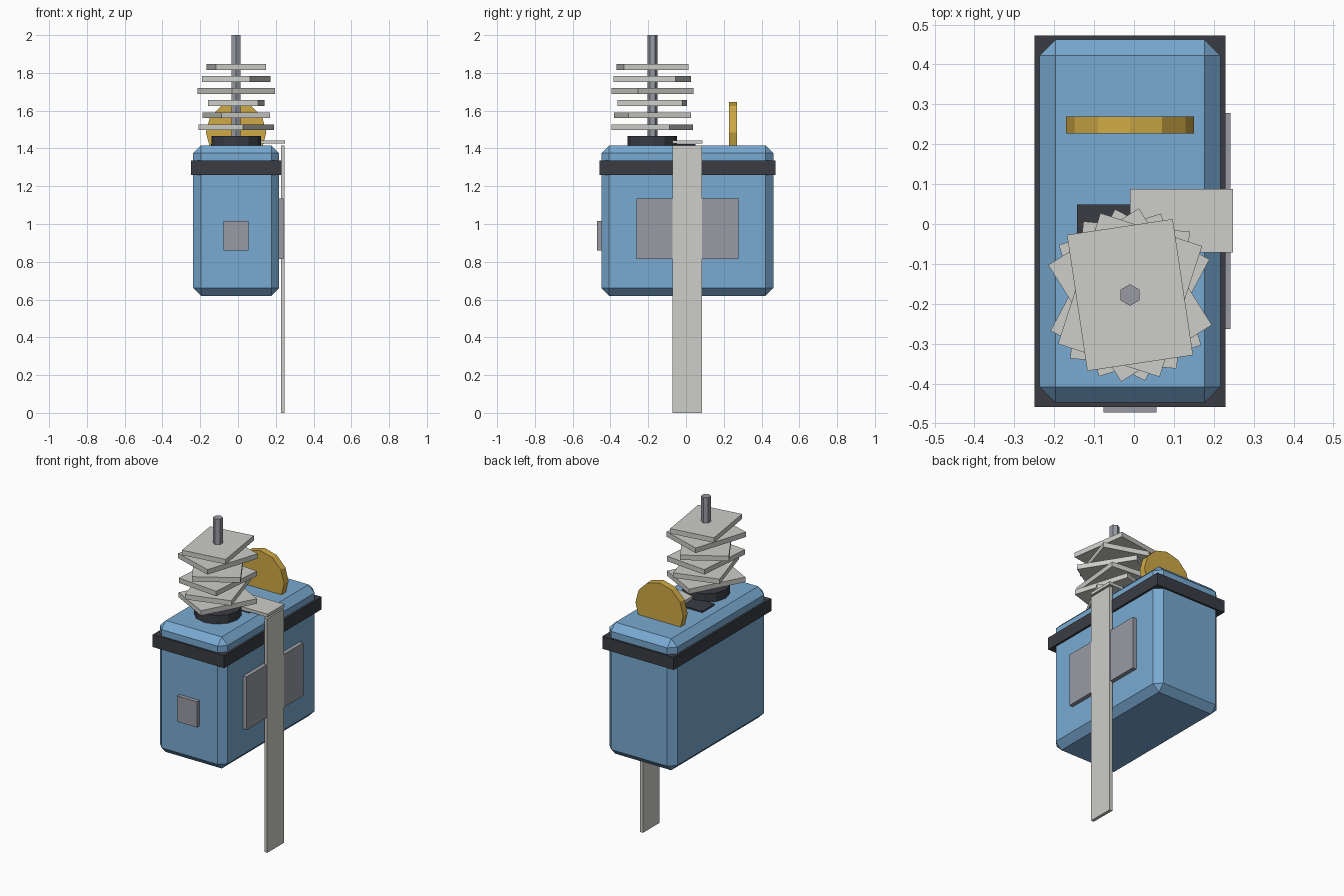
import bpy
import math
from mathutils import Matrix, Vector

if "Cube" in bpy.data.objects:
    bpy.data.objects.remove(bpy.data.objects["Cube"])


def material(name, rgb):
    m = bpy.data.materials.new(name)
    m.use_nodes = True
    colour = (*rgb, 1)
    m.diffuse_color = colour
    m.node_tree.nodes["Principled BSDF"].inputs["Base Color"].default_value = colour
    return m


BLUE = material("light blue", (0.19, 0.40, 0.64))
DARK = material("charcoal", (0.042, 0.046, 0.056))
GREY = material("steel grey", (0.32, 0.33, 0.37))
PAPER = material("paper white", (0.61, 0.61, 0.58))
GOLD = material("gold", (0.62, 0.40, 0.06))


def finish(obj, name, mat):
    obj.name = name
    obj.data.name = name
    obj.data.materials.append(mat)
    return obj


def box(name, mat, x, y, z, turn=0, chamfer=0):
    """Box from (min, max) ranges, turned about its own vertical axis."""
    low, high = (Vector(corner) for corner in zip(x, y, z))
    bpy.ops.mesh.primitive_cube_add(size=1, location=(low + high) / 2)
    obj = finish(bpy.context.object, name, mat)
    obj.data.transform(Matrix.Diagonal((*(high - low), 1)))
    obj.rotation_euler.z = math.radians(turn)
    if chamfer:
        bevel = obj.modifiers.new("Chamfer", "BEVEL")
        bevel.width = chamfer
        bevel.segments = 1
    return obj


def prism(name, mat, sides, radius, depth, centre, tilt=0):
    bpy.ops.mesh.primitive_cylinder_add(
        vertices=sides, radius=radius, depth=depth, location=centre,
        rotation=(math.radians(tilt), 0, 0))
    return finish(bpy.context.object, name, mat)


# Chamfered case with a dark collar
box("case", BLUE, (-0.237, 0.217), (-0.448, 0.462), (0.62, 1.415), chamfer=0.04)
box("collar", DARK, (-0.249, 0.229), (-0.459, 0.473), (1.26, 1.335))

# Plates on the front and the side
box("front_plate", GREY, (-0.077, 0.056), (-0.472, -0.44), (0.86, 1.015))
box("side_plate", GREY, (0.205, 0.242), (-0.263, 0.278), (0.815, 1.135))

# Paper slot and the long strip folded over the side
box("paper_slot", DARK, (-0.143, 0.123), (-0.07, 0.049), (1.40, 1.424))
box("strip_top", PAPER, (-0.01, 0.248), (-0.072, 0.088), (1.425, 1.443))
box("strip_hanging", PAPER, (0.227, 0.246), (-0.072, 0.086), (0, 1.415))

# Upright disc half sunk into the top
prism("disc", GOLD, 12, 0.16, 0.042, (-0.01, 0.248, 1.485), tilt=90)

# Spike on a round foot
SPIKE_X, SPIKE_Y = -0.01, -0.178
prism("spike_foot", DARK, 12, 0.131, 0.065, (SPIKE_X, SPIKE_Y, 1.4345))
prism("spike", GREY, 6, 0.027, 0.6, (SPIKE_X, SPIKE_Y, 1.70))

# Sheets skewered on the spike, each turned differently
for i, turn in enumerate((-28, 17, -5.5, 32, -18, 8.5)):
    z = 1.513 + i * 0.0636
    box(f"sheet_{i + 1}", PAPER,
        (SPIKE_X - 0.134, SPIKE_X + 0.134),
        (SPIKE_Y - 0.1725, SPIKE_Y + 0.1725),
        (z - 0.015, z + 0.015), turn=turn)
